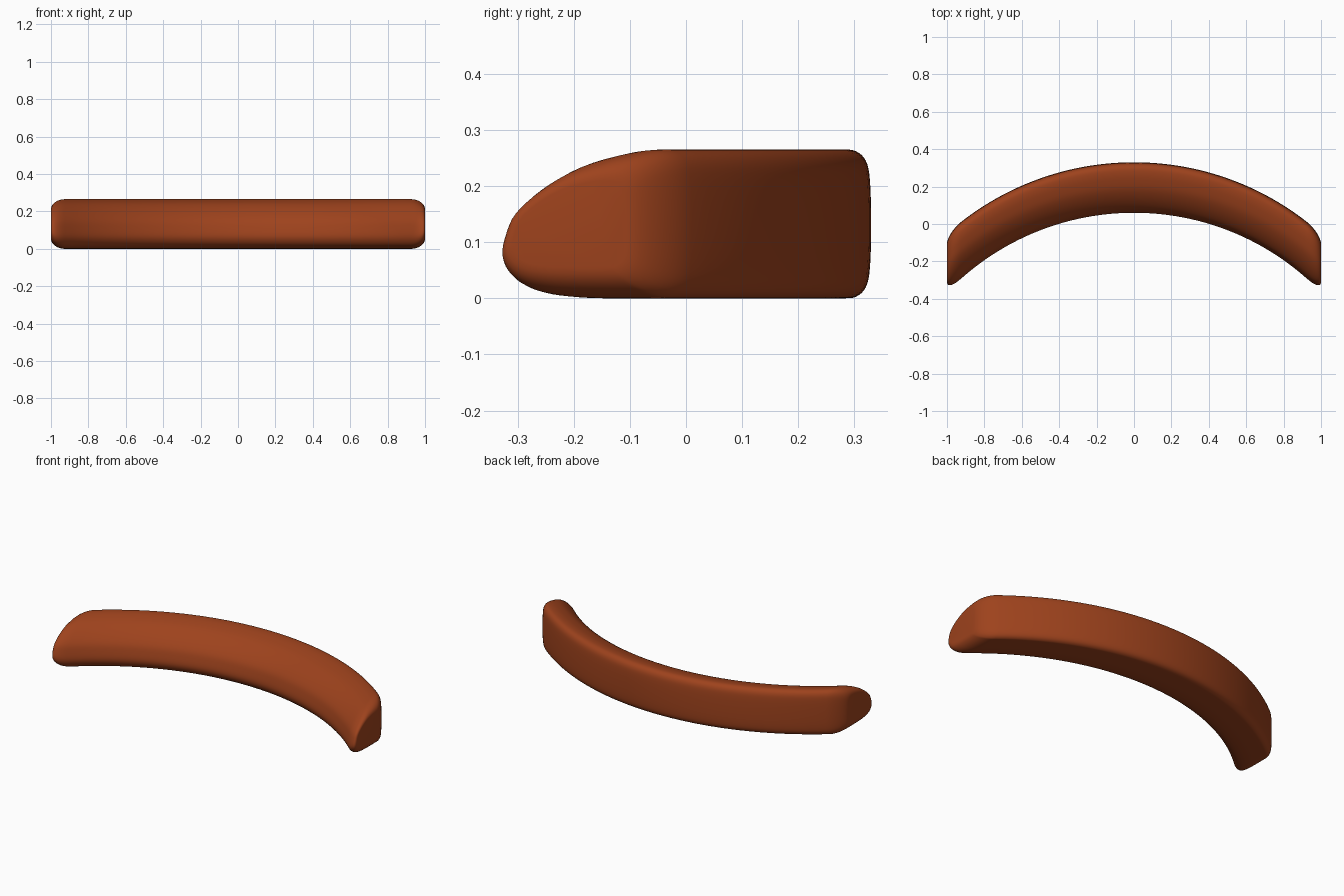
import bpy, bmesh, math
from mathutils import Vector

if "Cube" in bpy.data.objects:
    bpy.data.objects.remove(bpy.data.objects["Cube"])

# Cross-section: (0 = concave front .. 1 = convex back, height)
SECTION = [(0, .065), (.025, .11), (.09, .155), (.25, .202), (.45, .239),
           (.65, .258), (.8, .265), (.9, .262), (.965, .245), (.992, .21),
           (1, .13), (.992, .055), (.965, .02), (.9, .003), (.8, 0),
           (.5, 0), (.3, .003), (.15, .012), (.05, .032)]


def smooth_loop(pts, steps=4):
    """Closed Catmull-Rom curve through the points."""
    pts = [Vector(p) for p in pts]
    n, out = len(pts), []
    for i in range(n):
        a, b, c, d = (pts[(i + k) % n] for k in (-1, 0, 1, 2))
        for s in range(steps):
            t = s / steps
            out.append(0.5 * (2 * b + (c - a) * t + (2 * a - 5 * b + 4 * c - d) * t * t
                              + (3 * b - a - 3 * c + d) * t ** 3))
    return out


def arc(x, top, radius):
    return top - radius + math.sqrt(radius ** 2 - x ** 2)


# Stations along x: the straight run plus a rounded end, mirrored
run = 0.925
half = [(run * i / 24, 0) for i in range(25)]
for i in range(1, 9):
    a = math.radians(90 * i / 8)
    half.append((run + (1 - run) * math.sin(a), 0.055 * (1 - math.cos(a))))
stations = [(-x, s) for x, s in reversed(half[1:])] + half

# Curved bar
profile = smooth_loop(SECTION)
bm = bmesh.new()
rings = []
for x, inset in stations:
    front, back = arc(x, .06, 1.39), arc(x, .33, 1.5)
    width = back - front
    ring = []
    for v, z in profile:
        y = (front + back) / 2 + (v - .5) * (width - 2 * inset)
        z = .1325 + (z - .1325) * (1 - inset / .1325)
        ring.append(bm.verts.new((x, y, z)))
    rings.append(ring)
n = len(profile)
for r, q in zip(rings, rings[1:]):
    for i in range(n):
        j = (i + 1) % n
        bm.faces.new((r[i], r[j], q[j], q[i]))
bm.faces.new(rings[0])
bm.faces.new(rings[-1])
bmesh.ops.recalc_face_normals(bm, faces=bm.faces[:])
mesh = bpy.data.meshes.new("curved_bar")
bm.to_mesh(mesh)
bm.free()
bar = bpy.data.objects.new("curved_bar", mesh)
bpy.context.collection.objects.link(bar)

# Rust-brown finish and smooth shading
mat = bpy.data.materials.new("rust_brown")
mat.diffuse_color = (0.34, 0.055, 0.012, 1)
mat.use_nodes = True
mat.node_tree.nodes["Principled BSDF"].inputs["Base Color"].default_value = mat.diffuse_color
mesh.materials.append(mat)
bpy.context.view_layer.objects.active = bar
bar.select_set(True)
bpy.ops.object.shade_smooth_by_angle(angle=math.radians(40))
